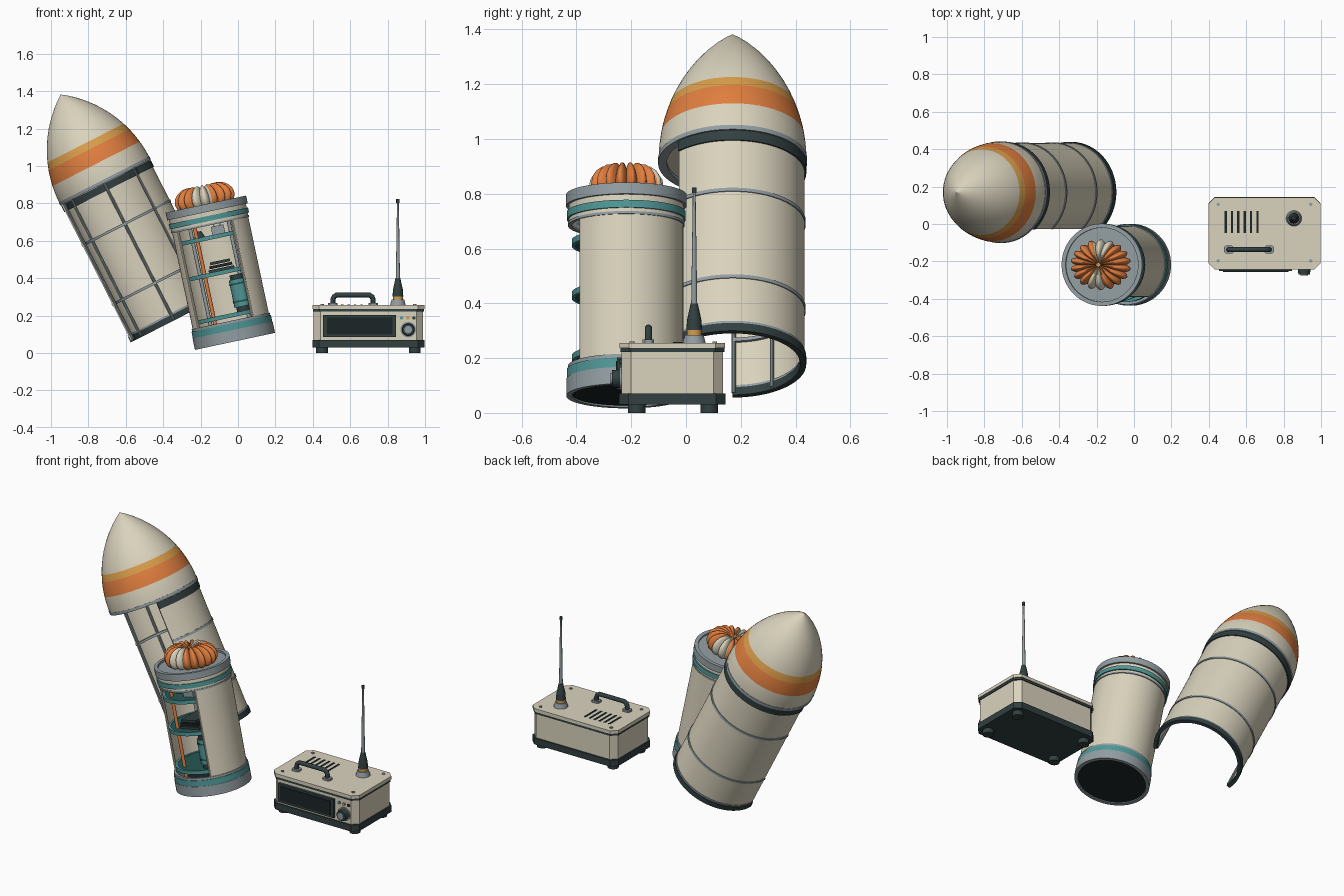
import bpy, bmesh
from math import sin, cos, pi, radians, sqrt, atan2
from mathutils import Matrix, Vector

cube = bpy.data.objects.get("Cube")
if cube:
    bpy.data.objects.remove(cube, do_unlink=True)


def material(name, rgb):
    m = bpy.data.materials.new(name)
    m.use_nodes = True
    m.diffuse_color = (*rgb, 1)
    m.node_tree.nodes["Principled BSDF"].inputs["Base Color"].default_value = (*rgb, 1)
    return m


CREAM = material("cream paint", (.70, .65, .51))
ORANGE = material("orange", (.75, .21, .05))
AMBER = material("amber", (.70, .34, .07))
GREY = material("blue grey metal", (.29, .34, .36))
SLATE = material("dark slate", (.032, .05, .052))
BLACK = material("near black", (.012, .018, .02))
TEAL = material("teal", (.08, .31, .31))
PINE = material("dark teal", (.02, .10, .09))


def finish(name, bm, mats, M=Matrix(), angle=32, rule=None):
    """Shade, colour by rule, place and link a mesh."""
    bmesh.ops.remove_doubles(bm, verts=bm.verts, dist=1e-5)
    bmesh.ops.recalc_face_normals(bm, faces=bm.faces)
    for f in bm.faces:
        f.smooth = True
        if rule:
            f.material_index = rule(f.calc_center_median())
    for e in bm.edges:
        e.smooth = len(e.link_faces) == 2 and e.calc_face_angle(0) < radians(angle)
    bm.transform(M)
    me = bpy.data.meshes.new(name)
    bm.to_mesh(me)
    bm.free()
    for m in mats:
        me.materials.append(m)
    ob = bpy.data.objects.new(name, me)
    bpy.context.collection.objects.link(ob)
    return ob


def lathe(name, M, profile, mats, start=0, end=360, n=64, rule=None, warp=None, angle=32):
    """Revolve a closed (radius, height) outline; partial sweeps get end caps."""
    mats = mats if isinstance(mats, list) else [mats]
    bm = bmesh.new()
    full = end - start >= 360
    rings = []
    for i in range(n if full else n + 1):
        a = radians(start + (end - start) * i / n)
        pts = [Vector((r * cos(a), r * sin(a), z)) for r, z in profile]
        rings.append([bm.verts.new(warp(p, a) if warp else p) for p in pts])
    k = len(profile)
    for i in range(n):
        a, b = rings[i], rings[(i + 1) % len(rings)]
        for j in range(k):
            if profile[j][0] == profile[(j + 1) % k][0] == 0:
                continue
            bm.faces.new((a[j], b[j], b[(j + 1) % k], a[(j + 1) % k]))
    if not full:
        bm.faces.new(rings[0])
        bm.faces.new(rings[-1])
    bmesh.ops.dissolve_degenerate(bm, dist=1e-6, edges=bm.edges)
    return finish(name, bm, mats, M, angle, rule)


def band(name, M, r0, r1, z0, z1, mat, start=0, end=360, n=64):
    return lathe(name, M, [(r0, z0), (r1, z0), (r1, z1), (r0, z1)], mat, start, end, n)


def rod(name, M, x, y, z0, z1, r0, mat, r1=None, n=20):
    r1 = r0 if r1 is None else r1
    return lathe(name, M @ Matrix.Translation((x, y, 0)),
                 [(0, z0), (r0, z0), (r1, z1), (0, z1)], mat, n=n)


def box(name, M, lo, hi, mat, chamfer=0):
    lo, hi = Vector(lo), Vector(hi)
    bm = bmesh.new()
    bmesh.ops.create_cube(bm, size=1)
    for v in bm.verts:
        v.co = (lo + hi) / 2 + v.co * (hi - lo)
    if chamfer:
        up = [e for e in bm.edges if abs(e.verts[0].co.z - e.verts[1].co.z) > 1e-4]
        bmesh.ops.bevel(bm, geom=up, offset=chamfer, segments=1, affect='EDGES')
    return finish(name, bm, [mat], M)


def tilted(x, y, z, degrees):
    return Matrix.Translation((x, y, z)) @ Matrix.Rotation(radians(degrees), 4, 'Y')


# ---- Open fairing: part cylinder with a pointed nose ----
F = tilted(-.334, .17, .178, -27)
A0, A1 = -48, 180
band("fairing_wall", F, .254, .263, .01, .83, CREAM, A0, A1)
band("fairing_bottom_ring", F, .247, .269, 0, .032, SLATE, A0, A1)
band("fairing_bottom_trim", F, .25, .266, .032, .042, GREY, A0, A1)
band("fairing_top_ring", F, .247, .269, .782, .822, SLATE, A0, A1)
for t in (.225, .58):
    band("fairing_frame", F, .242, .267, t - .007, t + .007, GREY, A0, A1)
for a in (A0 + 1, 45, 92, 145, A1 - 1):
    rod("fairing_stringer", F, .25 * cos(radians(a)), .25 * sin(radians(a)), .01, .82, .008, GREY, n=10)
band("nose_rim", F, .24, .272, .824, .842, GREY)

# Nose outline is a circular arc, with ring edges on the stripe borders
base, tip, R = .835, 1.352, .27
L = tip - base
rho = (R * R + L * L) / (2 * R)
stops = [base, .87, .90, .935, .965, .995, 1.02, 1.06, 1.1, 1.14, 1.18, 1.22, 1.26, 1.3, 1.33]
arc = [(sqrt(rho ** 2 - (t - base) ** 2) + R - rho, t) for t in stops]
lathe("nose_cone", F, [(0, base)] + arc + [(.005, tip - .005), (0, tip)], [CREAM, ORANGE, AMBER],
      rule=lambda c: 1 if .935 < c.z < 1.02 else 2 if 1.02 < c.z < 1.06 else 0)

# ---- Canister with a cut-away window ----
C = tilted(-.016, -.218, .062, -12)
W0, W1 = -54, 210
band("canister_wall", C, .2, .208, .05, .7, CREAM, W0, W1)
rod("canister_floor", C, 0, 0, .006, .03, .21, BLACK, n=64)
band("canister_foot_ring", C, .198, .219, 0, .062, GREY)
band("canister_lower_stripe", C, .198, .217, .062, .098, TEAL)
band("canister_lower_trim", C, .198, .213, .098, .112, GREY)
band("canister_upper_trim", C, .198, .213, .635, .645, GREY)
band("canister_collar", C, .198, .21, .645, .71, CREAM)
band("canister_upper_stripe", C, .198, .217, .658, .686, TEAL)
band("canister_top_ring", C, .198, .22, .708, .75, GREY)
rod("canister_lid", C, 0, 0, .72, .738, .205, GREY, n=64)
for a in (W0, W1):
    rod("window_edge", C, .203 * cos(radians(a)), .203 * sin(radians(a)), .1, .64, .007, CREAM, n=8)

# Shelves, rods and equipment
for t in (.14, .375, .57):
    rod("shelf", C, 0, 0, t - .008, t + .008, .197, PINE, n=48)
    band("shelf_rim", C, .185, .199, t - .011, t + .011, TEAL, n=48)
for x, y, m in ((-.085, -.13, ORANGE), (.13, -.08, GREY), (-.11, .1, GREY), (.1, .12, GREY)):
    rod("support_rod", C, x, y, .03, .72, .01, m, n=12)
rod("tank", C, .08, -.11, .175, .325, .045, TEAL)
for z in (.15, .325):
    rod("tank_cap", C, .08, -.11, z, z + .025, .036, SLATE)
for z in (.2, .295):
    band("tank_strap", C, .04, .048, z, z + .01, PINE).matrix_world = \
        C @ Matrix.Translation((.08, -.11, 0)) @ C.inverted()
for i in range(3):
    z = .385 + i * .02
    box("battery_layer", C, (-.06 + i * .008, -.14, z), (.08 - i * .008, .03, z + .015), BLACK if i % 2 else SLATE)
box("sensor_box", C, (.0, -.13, .58), (.07, -.06, .625), GREY)
rod("sensor_lens", C, .035, -.095, .625, .64, .02, CREAM)
rod("beacon", C, -.07, -.06, .58, .615, .03, SLATE, .015)

# Folded parachute with scalloped gores
def pleat(p, a):
    s = abs(sin(9 * a))
    k = 1 + .17 * (s - .6)
    return Vector((p.x * k * 1.02, p.y * k * .84, p.z * (.9 + .16 * s)))

lathe("parachute", C @ Matrix.Translation((0, 0, .735)),
      [(0, 0), (.125, 0), (.144, .015), (.152, .04), (.147, .067), (.13, .09), (.105, .106),
       (.075, .112), (.045, .106), (.02, .097), (0, .094)],
      [ORANGE, CREAM], n=180, warp=pleat, angle=60,
      rule=lambda c: int(abs(cos(atan2(c.y, c.x) + .12)) < .4))
rod("parachute_knot", C, 0, 0, .82, .842, .012, AMBER)

# ---- Radio ----
I = Matrix()
X0, X1, Y0, Y1 = .4, .995, -.24, .14
box("radio_base", I, (X0 - .003, Y0 - .004, .03), (X1 + .003, Y1 + .004, .07), SLATE, .035)
box("radio_body", I, (X0 + .005, Y0 + .005, .07), (X1 - .005, Y1 - .005, .225), CREAM, .035)
box("radio_seam", I, (X0, Y0, .222), (X1, Y1, .236), SLATE, .035)
box("radio_lid", I, (X0 - .003, Y0 - .003, .236), (X1 + .003, Y1 + .003, .256), CREAM, .035)
for x in (.45, .945):
    for y in (-.18, .085):
        rod("radio_foot", I, x, y, 0, .032, .032, SLATE)
    for y in (-.197, .105):
        rod("lid_screw", I, x, y, .254, .261, .009, GREY, n=12)
for i in range(6):
    x = .49 + i * .034
    box("vent_slot", I, (x - .006, -.048, .25), (x + .006, .07, .258), BLACK)

# Front display and controls
box("display_bezel", I, (.455, -.252, .086), (.845, -.23, .203), SLATE)
box("display_glass", I, (.475, -.256, .1), (.825, -.25, .19), BLACK)
FRONT = Matrix.Translation((0, -.23, 0)) @ Matrix.Rotation(pi / 2, 4, 'X')
rod("knob_plate", FRONT, .91, .125, 0, .012, .042, GREY, n=32)
rod("knob", FRONT, .91, .125, .012, .04, .034, SLATE, .031, n=24)
rod("knob_face", FRONT, .91, .125, .04, .045, .02, GREY)
for x, m in ((.875, TEAL), (.908, AMBER), (.94, SLATE)):
    rod("button", FRONT, x, .187, 0, .012, .009, m, n=12)

# Carry handle
cu = bpy.data.curves.new("handle", 'CURVE')
cu.dimensions = '3D'
cu.bevel_depth, cu.bevel_resolution, cu.use_fill_caps = .0135, 3, True
half = [(.108, .256), (.108, .285), (.102, .3), (.088, .31)]
path = [(.615 - x, z) for x, z in half] + [(.615 + x, z) for x, z in reversed(half)]
sp = cu.splines.new('POLY')
sp.points.add(len(path) - 1)
for p, (x, z) in zip(sp.points, path):
    p.co = (x, -.137, z, 1)
sp.use_smooth = True
cu.materials.append(SLATE)
bpy.context.collection.objects.link(bpy.data.objects.new("carry_handle", cu))
for x in (.507, .723):
    box("handle_mount", I, (x - .025, -.158, .255), (x + .025, -.116, .268), GREY, .008)

# Antenna
ax, ay = .855, .03
rod("antenna_base", I, ax, ay, .255, .285, .042, GREY, .034, n=32)
rod("antenna_collar", I, ax, ay, .285, .302, .027, AMBER, n=24)
rod("antenna_boot", I, ax, ay, .302, .34, .029, SLATE, .026, n=16)
rod("antenna_sleeve", I, ax, ay, .34, .4, .026, SLATE, .013, n=16)
rod("antenna_whip", I, ax, ay, .4, .81, .011, GREY, .005, n=12)
rod("antenna_tip", I, ax, ay, .803, .822, .009, SLATE, n=12)
